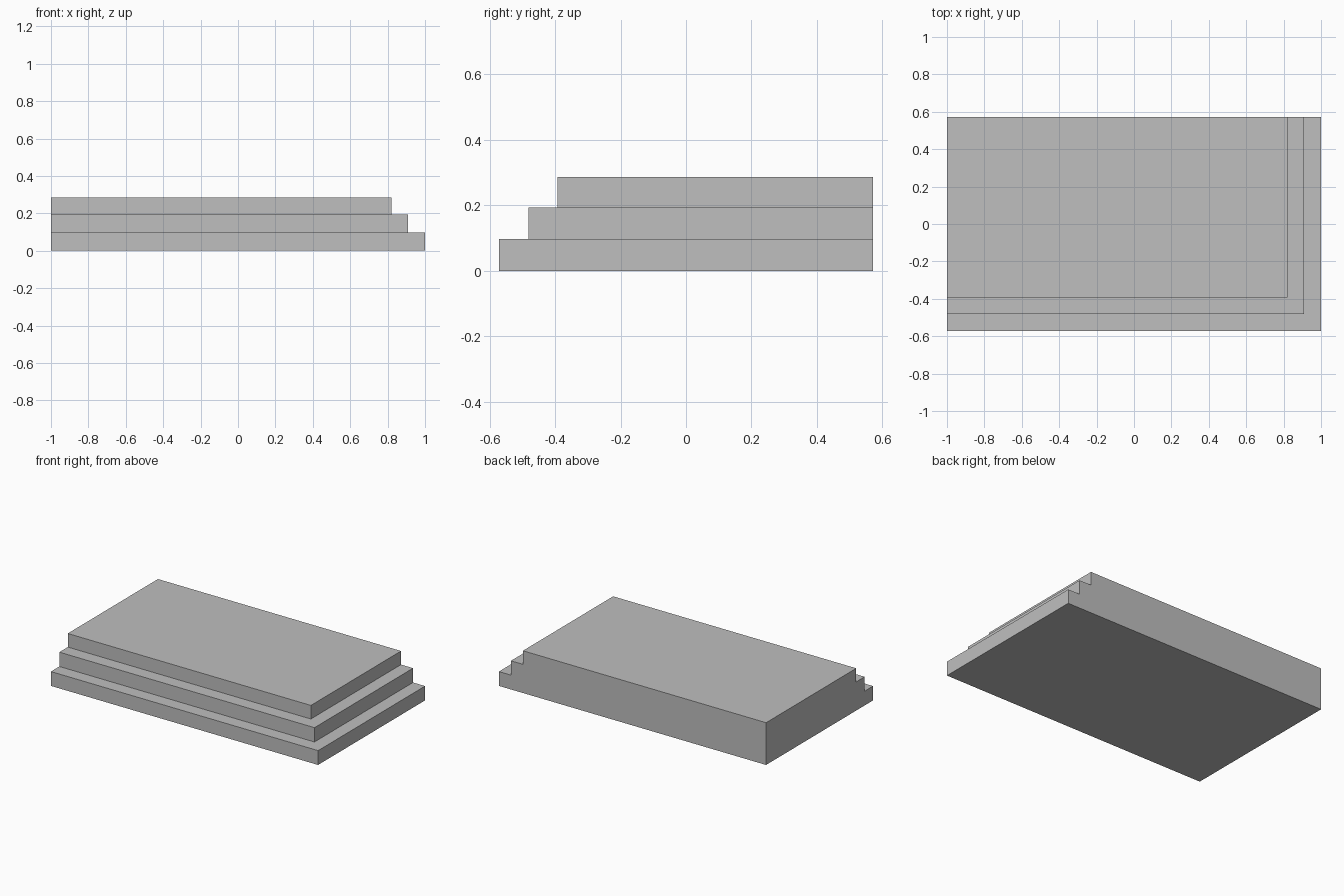
import bpy
import bmesh

cube = bpy.data.objects.get("Cube")
if cube:
    bpy.data.objects.remove(cube, do_unlink=True)

# Overall size of the corner platform
HALF_X, HALF_Y = 1.0, 0.572
TREAD = 0.09
LEVELS = [0.0, 0.097, 0.194, 0.286]

# Stair profile: inward offset and height of each nosing and riser foot
profile = []
for i in range(len(LEVELS) - 1):
    profile += [(i * TREAD, LEVELS[i]), (i * TREAD, LEVELS[i + 1])]

bm = bmesh.new()

# Profile at the flush side, at the mitred corner and at the flush back
side = [bm.verts.new((-HALF_X, -HALF_Y + d, z)) for d, z in profile]
corner = [bm.verts.new((HALF_X - d, -HALF_Y + d, z)) for d, z in profile]
back = [bm.verts.new((HALF_X - d, HALF_Y, z)) for d, z in profile]
inner_low = bm.verts.new((-HALF_X, HALF_Y, LEVELS[0]))
inner_high = bm.verts.new((-HALF_X, HALF_Y, LEVELS[-1]))

# Treads and risers wrapping the corner
for a, b in ((side, corner), (corner, back)):
    for i in range(len(profile) - 1):
        bm.faces.new((a[i], b[i], b[i + 1], a[i + 1]))

# Flush side wall, flush back wall, landing and underside
bm.faces.new(side + [inner_high, inner_low])
bm.faces.new(back + [inner_high, inner_low])
bm.faces.new((side[-1], corner[-1], back[-1], inner_high))
bm.faces.new((side[0], corner[0], back[0], inner_low))
bmesh.ops.recalc_face_normals(bm, faces=bm.faces)

mesh = bpy.data.meshes.new("corner_steps")
bm.to_mesh(mesh)
bm.free()
steps = bpy.data.objects.new("corner_steps", mesh)
bpy.context.collection.objects.link(steps)

# Plain grey stone
grey = bpy.data.materials.new("light_grey")
grey.use_nodes = True
colour = (0.52, 0.52, 0.52, 1.0)
grey.diffuse_color = colour
grey.node_tree.nodes["Principled BSDF"].inputs["Base Color"].default_value = colour
mesh.materials.append(grey)
